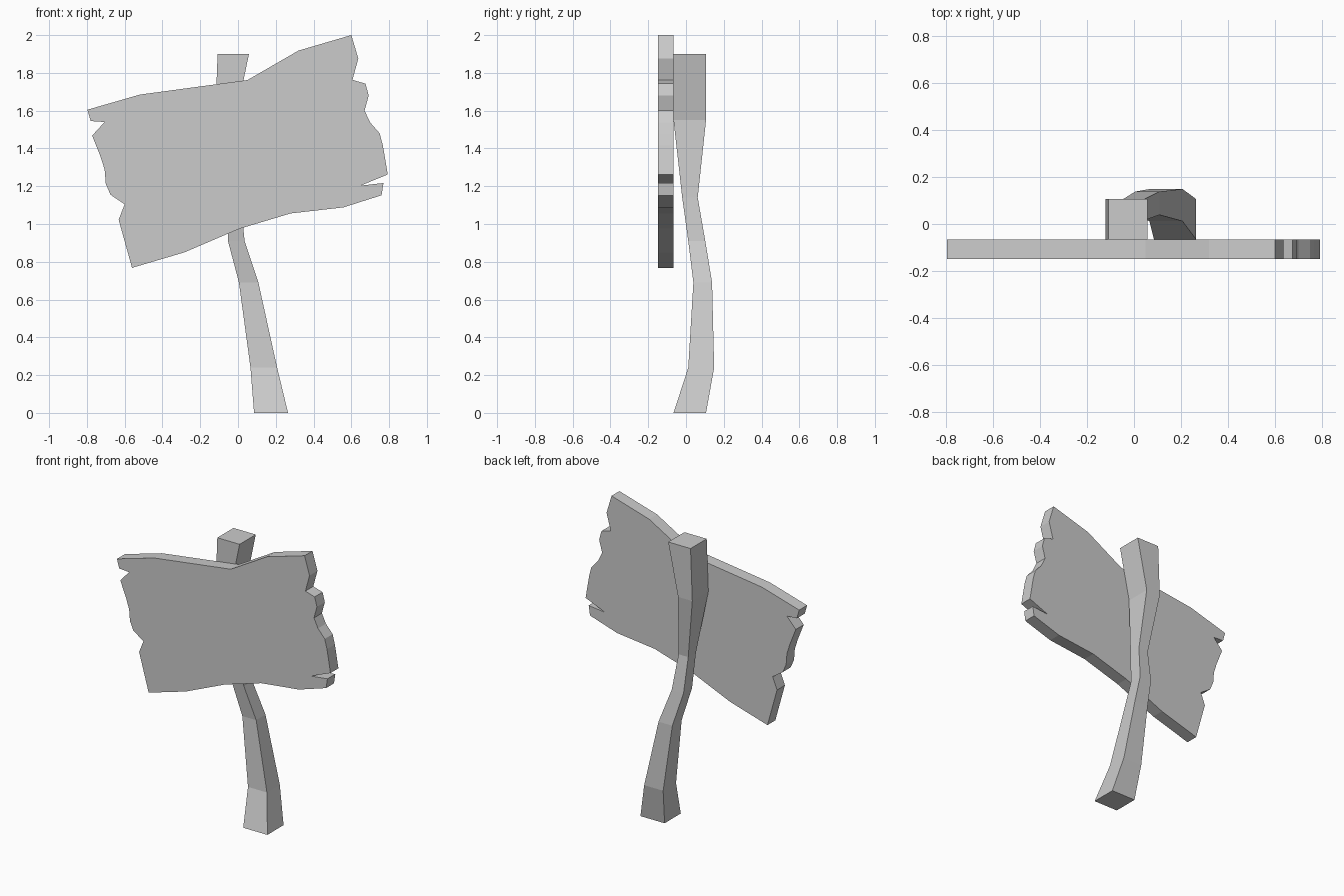
import bpy, bmesh


def make_object(name, bm):
    bmesh.ops.recalc_face_normals(bm, faces=bm.faces)
    mesh = bpy.data.meshes.new(name)
    bm.to_mesh(mesh)
    bm.free()
    obj = bpy.data.objects.new(name, mesh)
    bpy.context.collection.objects.link(obj)
    return obj


# Board: ragged outline (x, z), extruded in depth
outline = [
    (-0.797, 1.605), (-0.52, 1.685), (0.05, 1.762), (0.32, 1.918), (0.60, 2.0),
    (0.637, 1.876), (0.606, 1.763), (0.675, 1.743), (0.692, 1.68), (0.67, 1.60),
    (0.70, 1.537), (0.75, 1.48), (0.767, 1.415), (0.793, 1.262), (0.648, 1.203),
    (0.77, 1.217), (0.76, 1.152), (0.558, 1.088), (0.278, 1.056), (0.008, 0.975),
    (-0.283, 0.85), (-0.561, 0.768), (-0.632, 1.023), (-0.60, 1.104), (-0.675, 1.155),
    (-0.70, 1.213), (-0.706, 1.288), (-0.728, 1.357), (-0.772, 1.468), (-0.706, 1.54),
    (-0.78, 1.545),
]
FRONT, BACK = -0.149, -0.065
bm = bmesh.new()
face = bm.faces.new([bm.verts.new((x, FRONT, z)) for x, z in outline])
ext = bmesh.ops.extrude_face_region(bm, geom=[face], use_keep_orig=True)
moved = [g for g in ext["geom"] if isinstance(g, bmesh.types.BMVert)]
bmesh.ops.translate(bm, verts=moved, vec=(0, BACK - FRONT, 0))
make_object("board", bm)

# Post: crooked four-sided loft, sections as (z, x min, x max, y min, y max)
sections = [
    (0.00, 0.085, 0.265, -0.066, 0.106),
    (0.24, 0.066, 0.207, 0.012, 0.149),
    (0.69, 0.005, 0.108, 0.039, 0.138),
    (0.91, -0.053, 0.035, 0.012, 0.102),
    (1.14, -0.06, 0.012, -0.020, 0.062),
    (1.55, -0.121, -0.015, -0.066, 0.106),
    (1.90, -0.108, 0.058, -0.066, 0.106),
]
bm = bmesh.new()
rings = [[bm.verts.new(p) for p in ((x0, y0, z), (x1, y0, z), (x1, y1, z), (x0, y1, z))]
         for z, x0, x1, y0, y1 in sections]
for low, high in zip(rings, rings[1:]):
    for i in range(4):
        j = (i + 1) % 4
        bm.faces.new((low[i], low[j], high[j], high[i]))
bm.faces.new(rings[0][::-1])
bm.faces.new(rings[-1])
make_object("post", bm)
